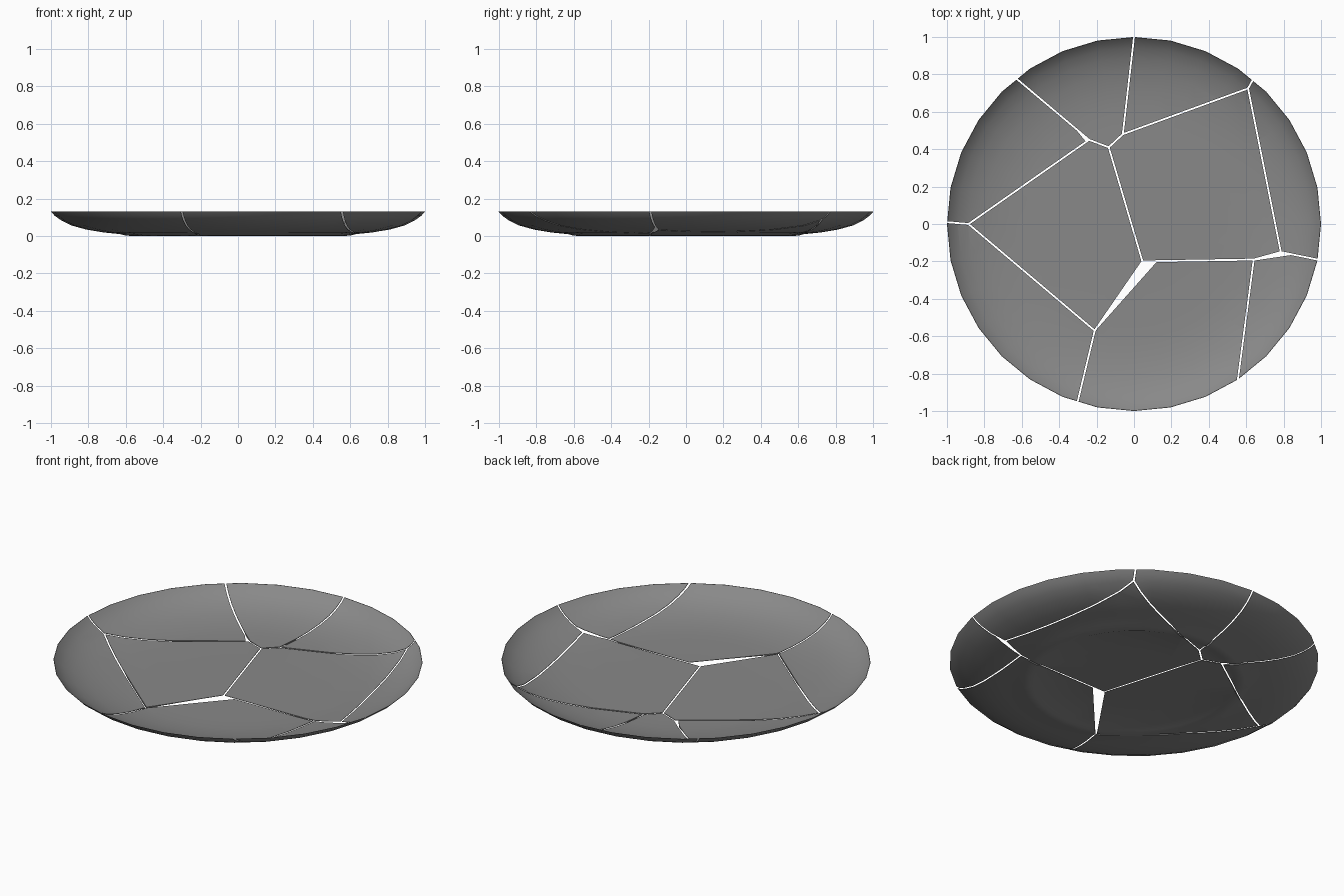
import bpy, bmesh, math
from mathutils import Vector

if "Cube" in bpy.data.objects:
    bpy.data.objects.remove(bpy.data.objects["Cube"])

SIDES = 32
HALF_GAP = 0.005

# Closed, very thin plate profile (radius, height): underside out to the rim, then back inside
UNDER = [(0, 0.01), (0.3, 0.01), (0.54, 0.007), (0.56, 0.0), (0.6, 0.002), (0.63, 0.01),
         (0.72, 0.019), (0.81, 0.034), (0.89, 0.056), (0.945, 0.083), (0.98, 0.108), (1.0, 0.13)]
INNER = [(0.998, 0.13), (0.978, 0.109), (0.943, 0.085), (0.888, 0.058), (0.809, 0.036),
         (0.72, 0.021), (0.62, 0.013), (0.5, 0.012), (0.3, 0.012), (0, 0.012)]

# Crack junctions, and points where cracks leave the rim
P = dict(a=(-0.135, 0.41), b=(0.045, -0.2), c=(-0.24, 0.45), d=(-0.06, 0.48),
         e=(-0.885, 0.0), f=(-0.21, -0.57), g=(0.61, 0.725), h=(0.64, -0.19),
         i=(0.785, -0.15), C=(-0.62, 0.77), D=(0.0, 1.0), E=(-1.0, 0.01),
         F=(-0.3, -0.945), G=(0.635, 0.77), H=(0.555, -0.835), I=(0.98, -0.19))

# Each shard: its crack lines, counter-clockwise (the rim closes the rest)
SHARDS = {
    "left_centre": "acefba", "right_centre": "bhigdab", "back_right": "DdgG",
    "back": "CcadD", "back_left": "EecC", "front_left": "FfeE",
    "front": "HhbfF", "front_right": "IihH", "right": "GgiI",
}
# Small chips knocked off shard corners
CHIPS = {"front": ((-0.17, -0.53), (-0.21, -0.575)),
         "front_right": ((0.80, -0.172), (0.64, -0.196)),
         "back_left": ((-0.245, 0.425), (-0.29, 0.48))}


def plate():
    bm = bmesh.new()
    rings = []
    for r, z in UNDER + INNER:
        n = SIDES if r > 0 else 1
        rings.append([bm.verts.new((r * math.cos(2 * math.pi * k / SIDES),
                                    r * math.sin(2 * math.pi * k / SIDES), z)) for k in range(n)])
    for lo, hi in zip(rings, rings[1:]):
        for k in range(SIDES):
            q = [lo[k % len(lo)], lo[(k + 1) % len(lo)], hi[(k + 1) % len(hi)], hi[k % len(hi)]]
            bm.faces.new(list(dict.fromkeys(q)))
    bmesh.ops.recalc_face_normals(bm, faces=bm.faces)
    return bm


def cut(bm, p, q, gap=HALF_GAP):
    # Trim everything to the right of the crack p -> q and cap the broken edge
    along = (q - p).normalized()
    out = Vector((along.y, -along.x, 0))
    bmesh.ops.bisect_plane(bm, geom=bm.verts[:] + bm.edges[:] + bm.faces[:], dist=1e-6,
                           plane_co=p - out * gap, plane_no=out, clear_outer=True)
    open_edges = [e for e in bm.edges if e.is_boundary]
    bmesh.ops.holes_fill(bm, edges=open_edges, sides=0)


# Dark grey stoneware
glaze = bpy.data.materials.new("dark_glaze")
glaze.diffuse_color = (0.25, 0.25, 0.25, 1)
glaze.use_nodes = True
glaze.node_tree.nodes["Principled BSDF"].inputs["Base Color"].default_value = glaze.diffuse_color

for name, path in SHARDS.items():
    bm = plate()
    pts = [Vector((*P[k], 0)) for k in path]
    for p, q in zip(pts, pts[1:]):
        cut(bm, p, q)
    if name in CHIPS:
        cut(bm, *[Vector((*c, 0)) for c in CHIPS[name]], gap=0)
    bmesh.ops.recalc_face_normals(bm, faces=bm.faces)
    mesh = bpy.data.meshes.new("shard_" + name)
    bm.to_mesh(mesh)
    bm.free()
    mesh.materials.append(glaze)
    obj = bpy.data.objects.new("shard_" + name, mesh)
    bpy.context.collection.objects.link(obj)
    bpy.ops.object.select_all(action='DESELECT')
    obj.select_set(True)
    bpy.context.view_layer.objects.active = obj
    bpy.ops.object.shade_smooth_by_angle(angle=math.radians(35))
